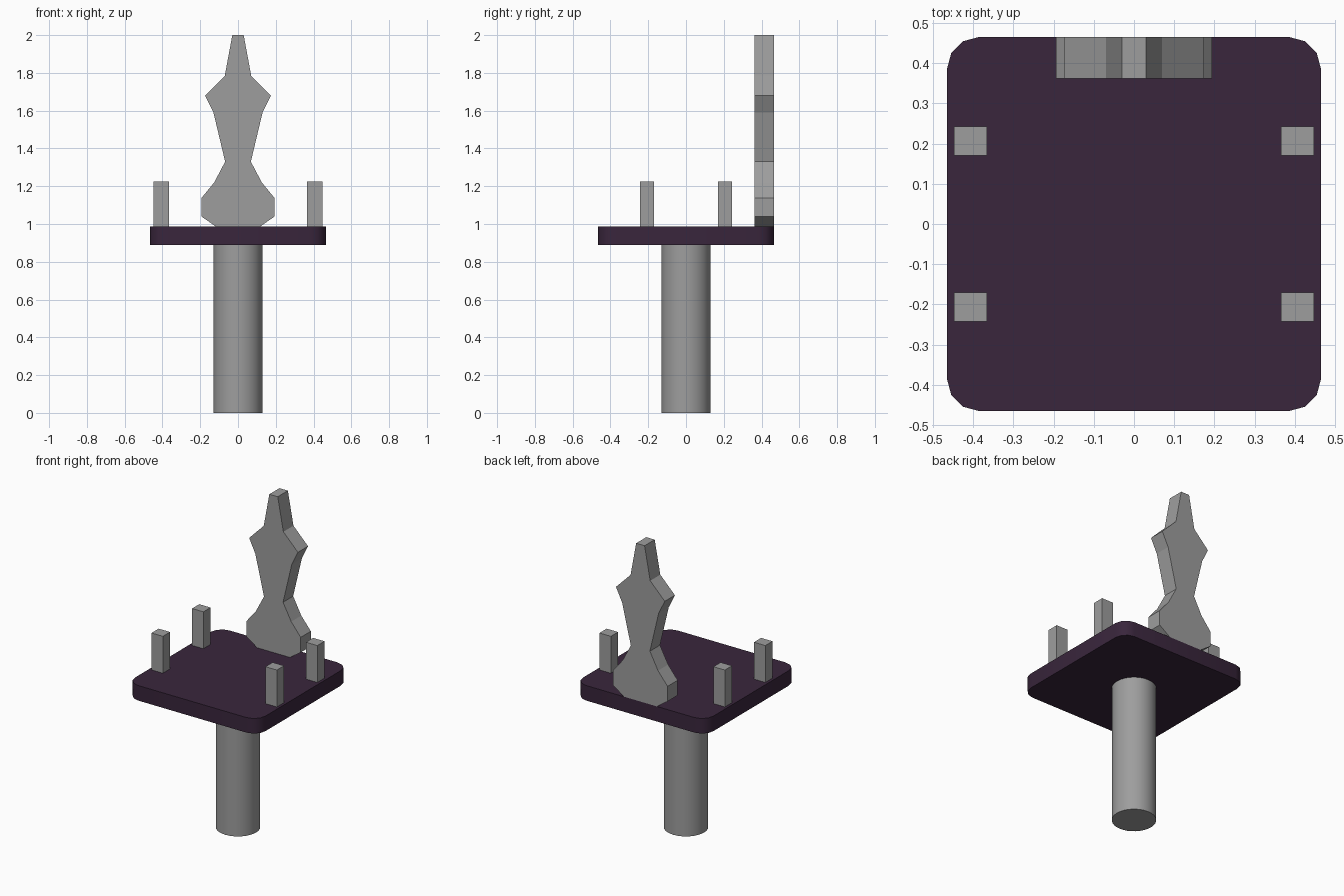
import bpy, bmesh, math

if "Cube" in bpy.data.objects:
    bpy.data.objects.remove(bpy.data.objects["Cube"])


def material(name, colour):
    m = bpy.data.materials.new(name)
    m.diffuse_color = (*colour, 1)
    m.use_nodes = True
    m.node_tree.nodes["Principled BSDF"].inputs["Base Color"].default_value = m.diffuse_color
    return m


grey = material("grey", (0.34, 0.34, 0.34))
purple = material("dark purple", (0.041, 0.019, 0.045))


def prism(name, points, depth, mat, smooth=False):
    """Extrude a closed 3D outline along the depth vector."""
    bm = bmesh.new()
    face = bm.faces.new([bm.verts.new(p) for p in points])
    res = bmesh.ops.extrude_face_region(bm, geom=[face])
    moved = [v for v in res["geom"] if isinstance(v, bmesh.types.BMVert)]
    bmesh.ops.translate(bm, verts=moved, vec=depth)
    bmesh.ops.recalc_face_normals(bm, faces=bm.faces)
    mesh = bpy.data.meshes.new(name)
    bm.to_mesh(mesh)
    bm.free()
    mesh.materials.append(mat)
    obj = bpy.data.objects.new(name, mesh)
    bpy.context.collection.objects.link(obj)
    if smooth:
        bpy.ops.object.select_all(action='DESELECT')
        obj.select_set(True)
        bpy.context.view_layer.objects.active = obj
        bpy.ops.object.shade_smooth_by_angle(angle=math.radians(35))
    return obj


def arc(cx, cy, r, start, sweep, steps, z):
    angles = [math.radians(start + sweep * i / steps) for i in range(steps + 1)]
    return [(cx + r * math.cos(a), cy + r * math.sin(a), z) for a in angles]


# Round pedestal
prism("pedestal", arc(0, 0, 0.13, 0, 360, 32, 0)[:-1], (0, 0, 0.89), grey, True)

# Square seat with rounded corners
half, r = 0.465, 0.08
outline = []
for i, (sx, sy) in enumerate([(1, 1), (-1, 1), (-1, -1), (1, -1)]):
    outline += arc(sx * (half - r), sy * (half - r), r, 90 * i, 90, 3, 0.89)
prism("seat", outline, (0, 0, 0.097), purple, True)

# Four armrest pegs
for sx in (-1, 1):
    for sy in (-1, 1):
        x0, x1, y0, y1 = sx * 0.366, sx * 0.447, sy * 0.17, sy * 0.243
        prism("arm_peg", [(x0, y0, 0.985), (x1, y0, 0.985), (x1, y1, 0.985),
                          (x0, y1, 0.985)], (0, 0, 0.24), grey)

# Shaped backrest: half profile of (half width, height), mirrored
profile = [(0.115, 0.985), (0.194, 1.04), (0.194, 1.137), (0.126, 1.22),
           (0.068, 1.33), (0.13, 1.59), (0.174, 1.68), (0.07, 1.785), (0.03, 2.0)]
points = [(x, 0.362, z) for x, z in profile]
points += [(-x, 0.362, z) for x, z in reversed(profile)]
prism("backrest", points, (0, 0.103, 0), grey)
